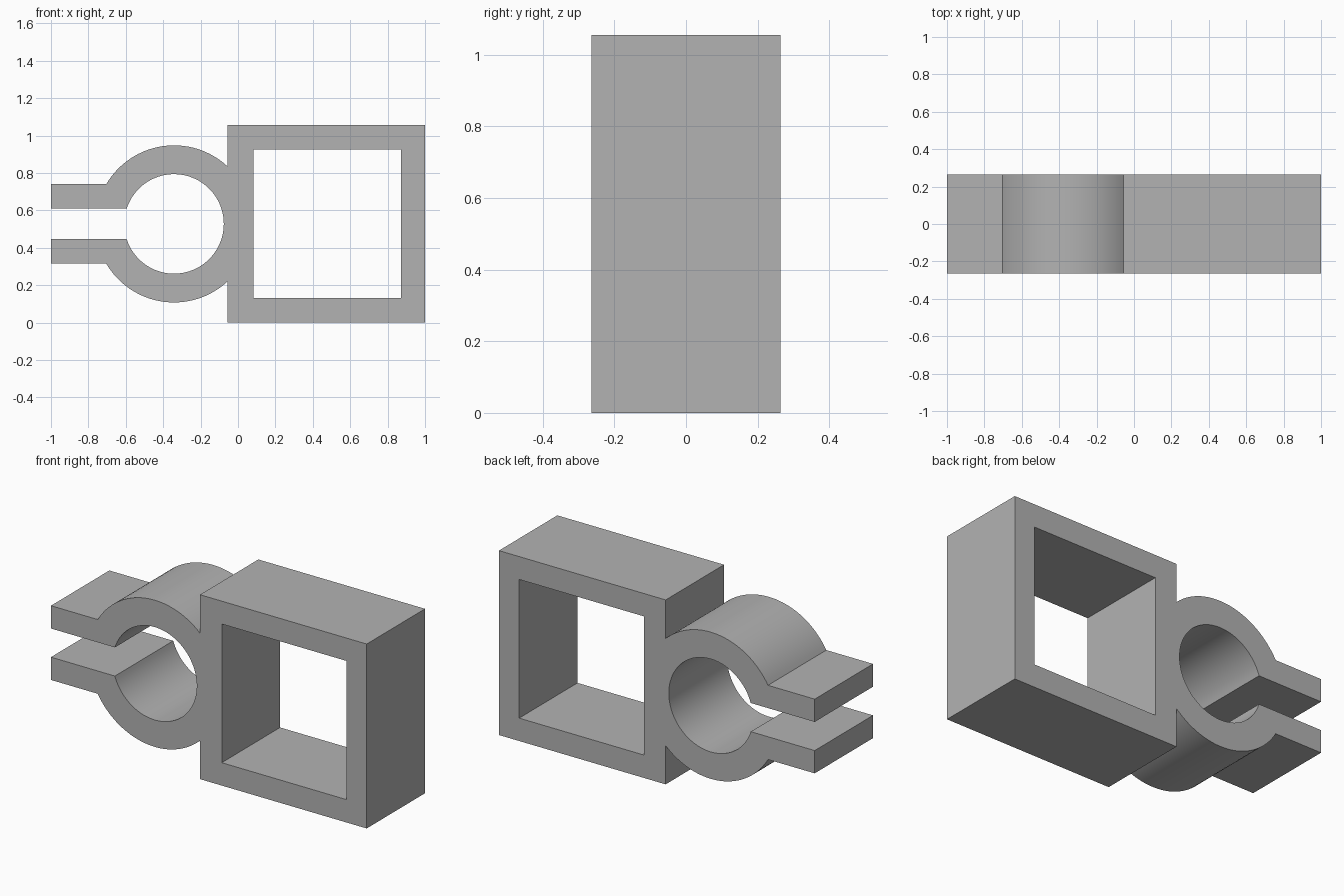
import bpy
import bmesh
from math import asin, acos, cos, sin, pi

cube = bpy.data.objects.get("Cube")
if cube:
    bpy.data.objects.remove(cube, do_unlink=True)

# Main dimensions
HALF_H = 0.528       # half height of the square frame, also the mid height
HALF_D = 0.264       # half depth
FRAME_LEFT = -0.056
RING_X = -0.342
R_OUT, R_IN = 0.42, 0.266
SLOT, LUG = 0.082, 0.2125    # half gap and half outer height of the lugs


def arc(radius, start, end, steps):
    """Points on a circle around the ring centre, heights from mid height."""
    angles = [start + (end - start) * i / steps for i in range(steps + 1)]
    return [(RING_X + radius * cos(a), radius * sin(a)) for a in angles]


# Upper half of the outline: frame corner, ring, lug, slot, bore
upper = [(1, HALF_H), (FRAME_LEFT, HALF_H)]
upper += arc(R_OUT, acos((FRAME_LEFT - RING_X) / R_OUT), pi - asin(LUG / R_OUT), 32)
upper += [(-1, LUG), (-1, SLOT)]
upper += arc(R_IN, pi - asin(SLOT / R_IN), 0, 40)
outline = upper + [(x, -z) for x, z in reversed(upper[:-1])]

# Square window in the frame
left, right, half = 0.082, 0.872, 0.397
window = [(left, -half), (right, -half), (right, half), (left, half)]

# Fill the profile and extrude it through the depth
bm = bmesh.new()
for loop in (outline, window):
    verts = [bm.verts.new((x, -HALF_D, z + HALF_H)) for x, z in loop]
    for i, v in enumerate(verts):
        bm.edges.new((verts[i - 1], v))
bmesh.ops.triangle_fill(bm, edges=bm.edges[:], use_beauty=True, normal=(0, -1, 0))
result = bmesh.ops.extrude_face_region(bm, geom=bm.faces[:], use_keep_orig=True)
moved = [g for g in result["geom"] if isinstance(g, bmesh.types.BMVert)]
bmesh.ops.translate(bm, verts=moved, vec=(0, 2 * HALF_D, 0))
bmesh.ops.recalc_face_normals(bm, faces=bm.faces[:])

mesh = bpy.data.meshes.new("clamp_bracket")
bm.to_mesh(mesh)
bm.free()
bracket = bpy.data.objects.new("clamp_bracket", mesh)
bpy.context.collection.objects.link(bracket)

# Single grey material
grey = bpy.data.materials.new("plain grey")
grey.use_nodes = True
colour = (0.45, 0.45, 0.45, 1)
grey.diffuse_color = colour
grey.node_tree.nodes["Principled BSDF"].inputs["Base Color"].default_value = colour
mesh.materials.append(grey)

# Smooth ring and bore, crisp edges elsewhere
bpy.ops.object.select_all(action="DESELECT")
bracket.select_set(True)
bpy.context.view_layer.objects.active = bracket
bpy.ops.object.shade_smooth_by_angle(angle=pi / 6)
